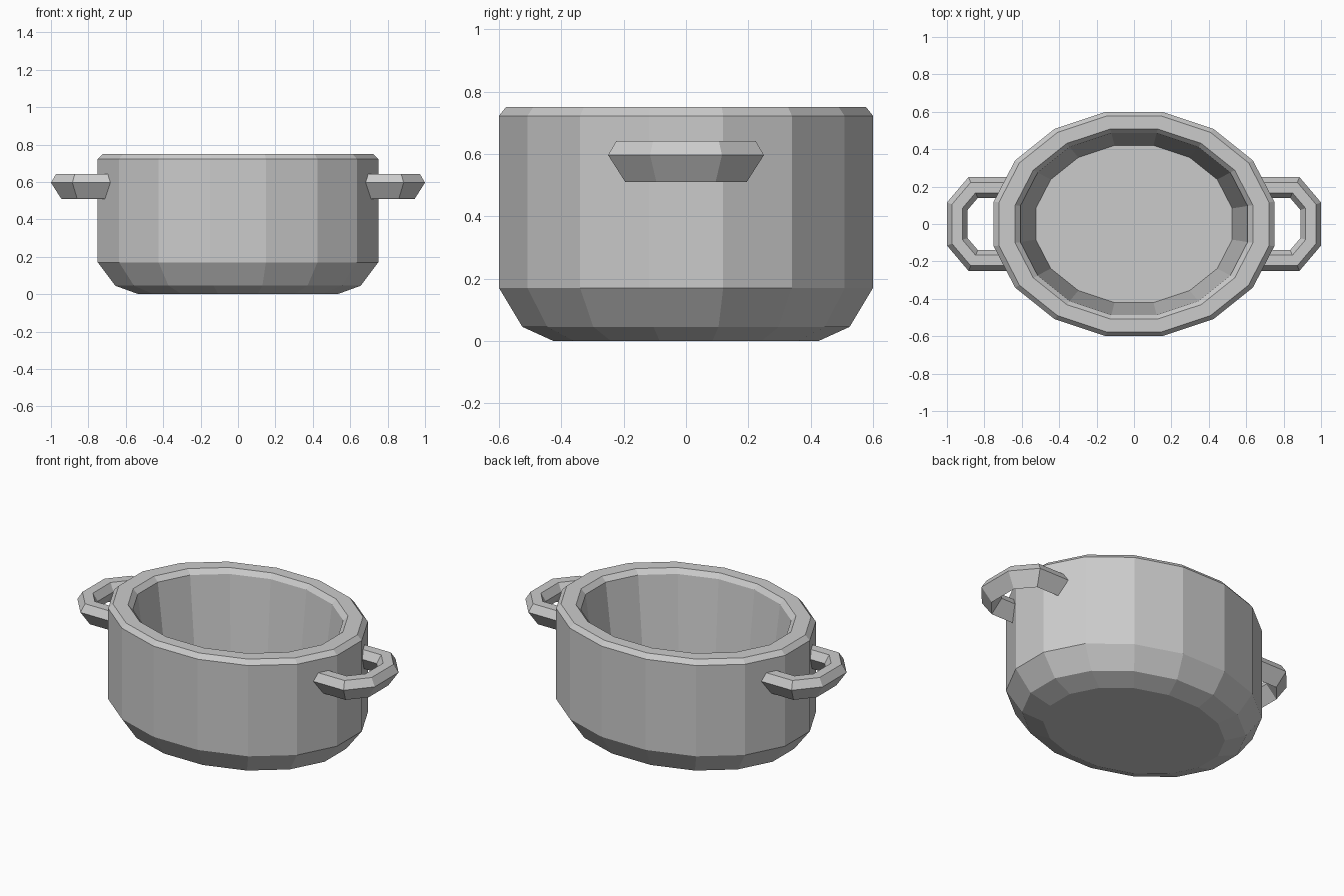
import bpy
import bmesh
from math import pi, cos, sin, tan, atan2
from mathutils import Vector

if "Cube" in bpy.data.objects:
    bpy.data.objects.remove(bpy.data.objects["Cube"])


def make_object(name, bm):
    bmesh.ops.recalc_face_normals(bm, faces=bm.faces[:])
    mesh = bpy.data.meshes.new(name)
    bm.to_mesh(mesh)
    bm.free()
    obj = bpy.data.objects.new(name, mesh)
    bpy.context.collection.objects.link(obj)
    return obj


def bridge(bm, a, b, closed=True):
    n = len(a)
    for i in range(n):
        j = (i + 1) % n
        bm.faces.new((a[i], a[j], b[j], b[i]))


# Oval pot: scaled 16-sided rings, from outer base over the rim to inner floor
SIDES = 16
RX, RY = 0.75 / cos(pi / SIDES), 0.60 / cos(pi / SIDES)
profile = [(0.71, 0.0), (0.875, 0.045), (1.0, 0.17), (1.0, 0.722), (0.963, 0.75),
           (0.847, 0.75), (0.81, 0.722), (0.70, 0.08)]
bm = bmesh.new()
rings = []
for s, z in profile:
    angles = [(i + 0.5) * 2 * pi / SIDES for i in range(SIDES)]
    rings.append([bm.verts.new((RX * s * cos(a), RY * s * sin(a), z)) for a in angles])
for a, b in zip(rings, rings[1:]):
    bridge(bm, a, b)
bm.faces.new(rings[0])
bm.faces.new(rings[-1])
make_object("pot_body", bm)

# Loop handles: five-sided section swept with mitred corners
section = [(0.055, 0.596), (0.028, 0.642), (-0.028, 0.642), (-0.055, 0.596), (0.0, 0.51)]
path = [Vector(p) for p in ((0.66, -0.195), (0.86, -0.195), (0.945, -0.095),
                            (0.945, 0.095), (0.86, 0.195), (0.66, 0.195))]


def build_handle(name, side):
    bm = bmesh.new()
    loops = []
    for i, p in enumerate(path):
        d_in = (p - path[i - 1]).normalized() if i else None
        d_out = (path[i + 1] - p).normalized() if i < len(path) - 1 else d_in
        d_in = d_in or d_out
        tangent = (d_in + d_out).normalized()
        outward = Vector((tangent.y, -tangent.x)) / tangent.dot(d_in)
        loops.append([bm.verts.new((side * (p.x + outward.x * o),
                                    p.y + outward.y * o, z)) for o, z in section])
    for a, b in zip(loops, loops[1:]):
        bridge(bm, a, b)
    bm.faces.new(loops[0])
    bm.faces.new(loops[-1])
    make_object(name, bm)


build_handle("right_handle", 1)
build_handle("left_handle", -1)
